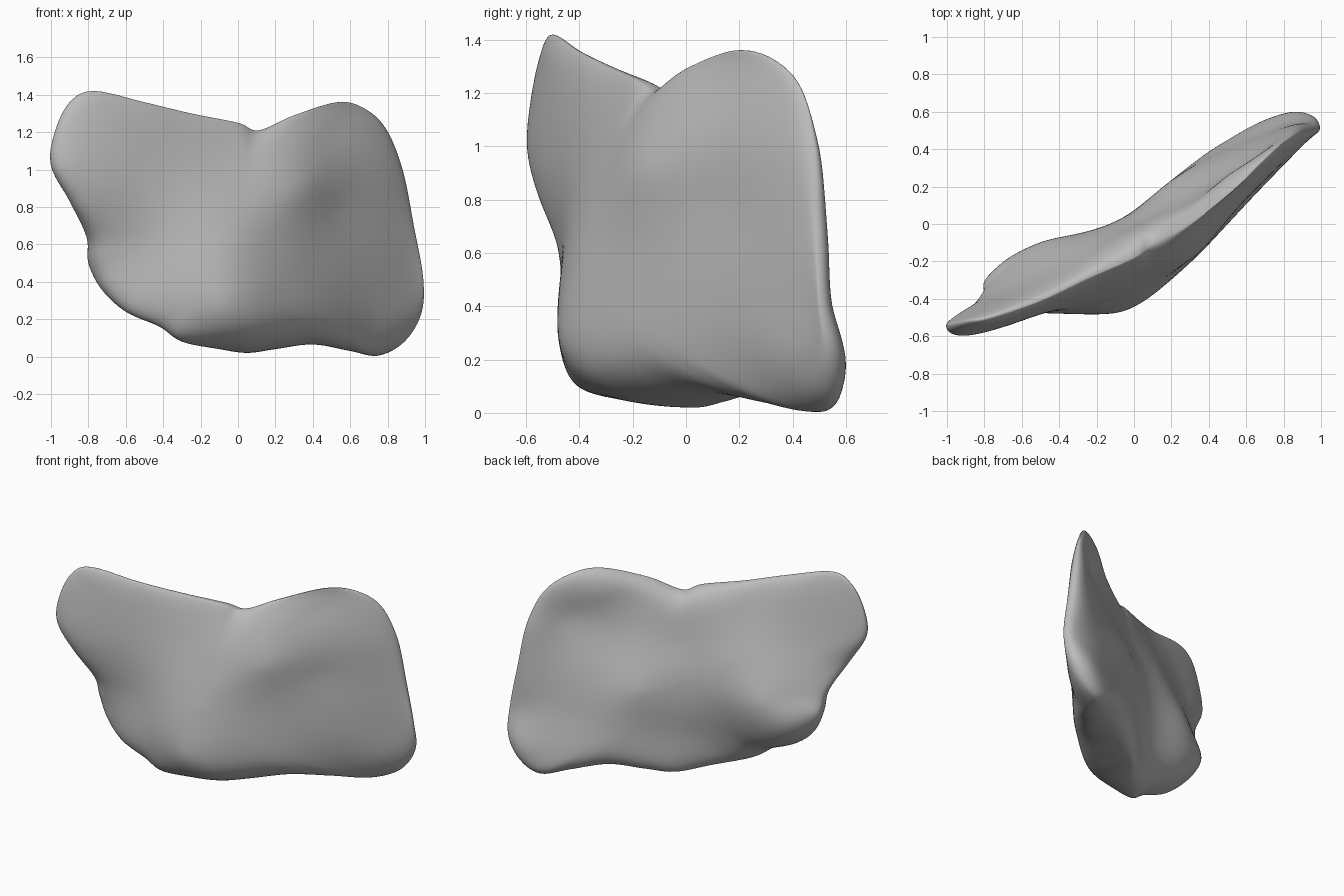
import bpy
import bmesh
import math
from mathutils import Vector

cube = bpy.data.objects.get("Cube")
if cube:
    bpy.data.objects.remove(cube)

CENTRE = Vector((0, 0, 0.65))
RINGS = 36
STEPS = 6

# Rim of the slab, clockwise from the upper left corner (x, y, z)
rim = [Vector(p) for p in (
    (-.77, -.5, 1.42), (-.5, -.41, 1.36), (-.25, -.29, 1.3), (0, -.18, 1.25),
    (.11, -.1, 1.21), (.3, 0, 1.29), (.53, .18, 1.36), (.67, .32, 1.33),
    (.79, .43, 1.22), (.88, .48, 1), (.94, .49, .7), (.99, .5, .42),
    (.98, .53, .23), (.89, .53, .08), (.75, .51, .005), (.6, .38, .03),
    (.4, .22, .065), (.2, .12, .04), (.05, .03, .02), (-.1, -.15, .04),
    (-.3, -.35, .08), (-.42, -.4, .16), (-.6, -.4, .24), (-.73, -.36, .36),
    (-.8, -.32, .5), (-.81, -.38, .64), (-.9, -.5, .83), (-1, -.54, 1.02),
    (-.98, -.54, 1.2), (-.9, -.52, 1.36))]

# Depth landmarks: x, z, front y, back y
landmarks = [
    (-.9, 1.2, -.6, -.46), (-.92, 1, -.62, -.44), (-.7, .9, -.55, -.34),
    (-.72, .62, -.51, -.24), (-.7, .45, -.49, -.16), (-.5, .3, -.485, -.13),
    (-.5, .6, -.47, -.1), (-.6, 1.28, -.49, -.37), (-.35, 1.15, -.4, -.23),
    (-.3, .85, -.43, -.1), (-.2, .15, -.46, -.1), (-.06, .27, -.47, 0),
    (0, .6, -.4, .07), (.05, .9, -.3, .03), (0, 1.15, -.24, -.03),
    (.1, .12, -.37, .16), (.2, .3, -.3, .23), (.2, .6, -.27, .23),
    (.35, .9, -.15, .2), (.55, .8, .08, .35), (.35, 1.2, -.04, .14),
    (.5, 1.22, .1, .26), (.65, 1.05, .18, .34), (.55, .4, .05, .43),
    (.7, .12, .23, .56), (.85, .2, .33, .62), (.85, .6, .34, .54),
    (.82, 1, .31, .5), (.4, .2, -.11, .39), (.95, .4, .43, .58)]


def kernel(ax, az, bx, bz):
    d = (ax - bx) ** 2 + (az - bz) ** 2
    return d * math.log(d) if d > 0 else 0


def fit_surface(side):
    """Coefficients of a bending plate through the landmarks."""
    n = len(landmarks)
    rows = []
    for i, a in enumerate(landmarks):
        row = [kernel(a[0], a[1], b[0], b[1]) for b in landmarks]
        row[i] += .004
        rows.append(row + [1, a[0], a[1], a[2 + side]])
    for term in (lambda p: 1, lambda p: p[0], lambda p: p[1]):
        rows.append([term(p) for p in landmarks] + [0] * 4)
    size = n + 3
    for c in range(size):
        best = max(range(c, size), key=lambda r: abs(rows[r][c]))
        rows[c], rows[best] = rows[best], rows[c]
        pivot = rows[c][c]
        rows[c] = [v / pivot for v in rows[c]]
        for r in range(size):
            if r != c:
                f = rows[r][c]
                rows[r] = [v - f * w for v, w in zip(rows[r], rows[c])]
    return [row[-1] for row in rows]


def depth(x, z, coeffs):
    bend = sum(c * kernel(x, z, p[0], p[1]) for c, p in zip(coeffs, landmarks))
    base, slope_x, slope_z = coeffs[-3:]
    return bend + base + slope_x * x + slope_z * z


def smooth_loop(points):
    """Closed spline through the points."""
    n = len(points)
    loop = []
    for i in range(n):
        a, b, c, d = (points[(i + k) % n] for k in (-1, 0, 1, 2))
        for s in range(STEPS):
            t = s / STEPS
            loop.append(b + (c - a) * t / 2 + (a * 2 - b * 5 + c * 4 - d) * t * t / 2
                        + (b * 3 - a - c * 3 + d) * t ** 3 / 2)
    return loop


def bridge(bm, first, second):
    n = len(first)
    for i in range(n):
        j = (i + 1) % n
        bm.faces.new((first[i], first[j], second[j], second[i]))


# Front and back shells meet along the shared rim
bm = bmesh.new()
edge = smooth_loop(rim)
edge_verts = [bm.verts.new(p) for p in edge]
for side in (0, 1):
    coeffs = fit_surface(side)
    outer = edge_verts
    for k in range(1, RINGS):
        r = 1 - (k / RINGS) ** 2 if k < RINGS / 2 else 1.5 * (1 - k / RINGS)
        bulge = (1 - r ** 8) ** .5
        ring = []
        for p in edge:
            q = CENTRE.lerp(p, r)
            q.y = p.y + (depth(q.x, q.z, coeffs) - p.y) * bulge
            ring.append(bm.verts.new(q))
        bridge(bm, outer, ring)
        outer = ring
    pole = bm.verts.new((CENTRE.x, depth(CENTRE.x, CENTRE.z, coeffs), CENTRE.z))
    for i in range(len(outer)):
        bm.faces.new((outer[i], outer[(i + 1) % len(outer)], pole))

bmesh.ops.recalc_face_normals(bm, faces=bm.faces)
mesh = bpy.data.meshes.new("curved_slab")
bm.to_mesh(mesh)
bm.free()
slab = bpy.data.objects.new("curved_slab", mesh)
bpy.context.collection.objects.link(slab)
mesh.shade_smooth()

# Plain grey surface
grey = bpy.data.materials.new("grey")
grey.use_nodes = True
colour = (.5, .5, .5, 1)
grey.diffuse_color = colour
grey.node_tree.nodes["Principled BSDF"].inputs["Base Color"].default_value = colour
mesh.materials.append(grey)
